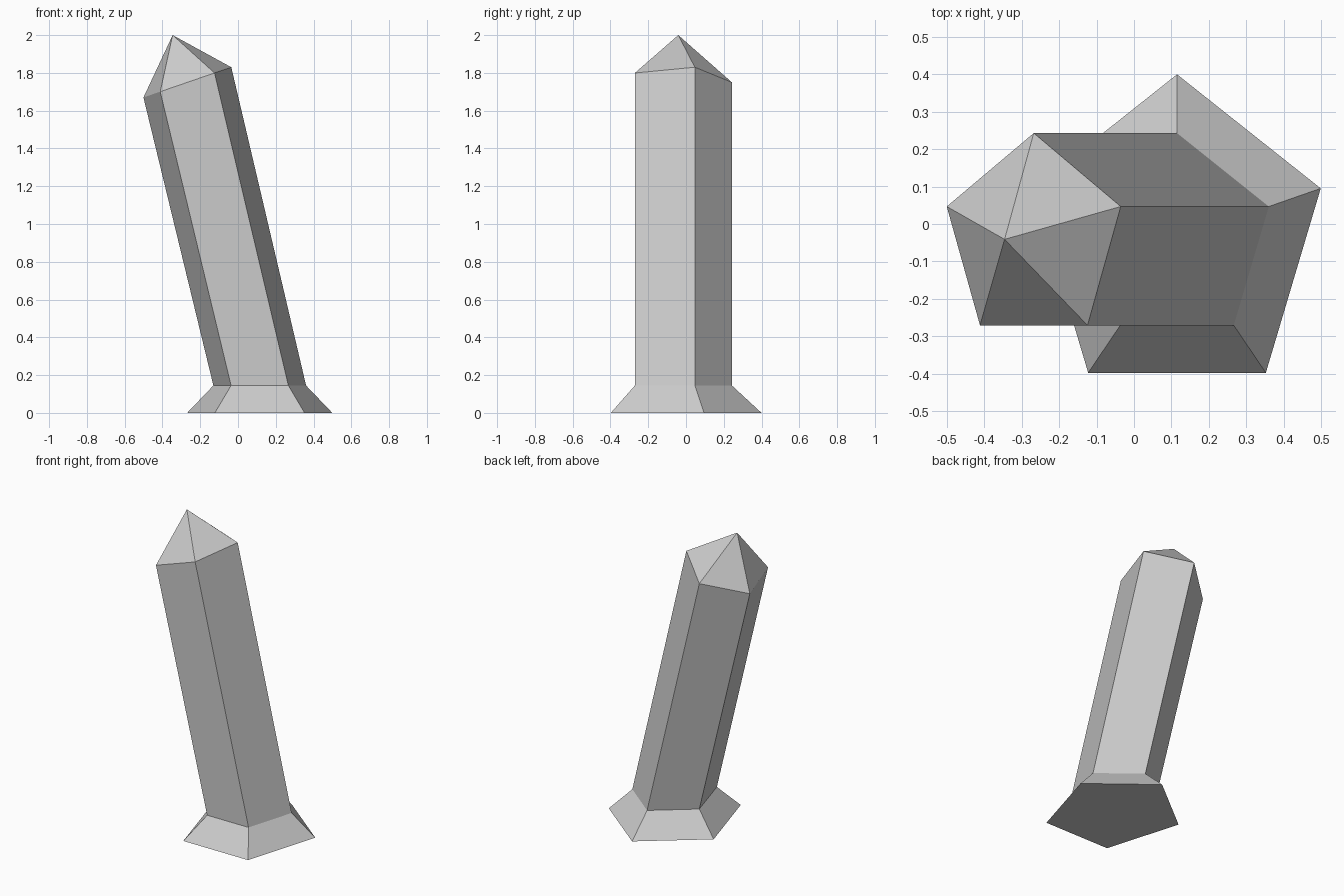
import bpy, bmesh, math

cube = bpy.data.objects.get("Cube")
if cube:
    bpy.data.objects.remove(cube, do_unlink=True)

# Single stone grey
stone = bpy.data.materials.new("light_grey_stone")
stone.use_nodes = True
GREY = (0.6, 0.6, 0.6, 1)
stone.diffuse_color = GREY
stone.node_tree.nodes["Principled BSDF"].inputs["Base Color"].default_value = GREY

SIDES = 5
CENTRE_Y = -0.041
bm = bmesh.new()


def ring(cx, z, rx, ry, slope=0.0):
    """Five-sided ring with a point to the back; slope tilts it along x."""
    verts = []
    for i in range(SIDES):
        a = math.tau * i / SIDES
        dx = rx * math.sin(a)
        verts.append(bm.verts.new((cx + dx, CENTRE_Y + ry * math.cos(a), z + slope * dx)))
    return verts


def bridge(low, high):
    for i in range(SIDES):
        j = (i + 1) % SIDES
        bm.faces.new((low[i], low[j], high[j], high[i]))


# Flared foot, leaning shaft and tilted shoulder
foot = ring(0.115, 0, 0.404, 0.441)
neck = ring(0.115, 0.145, 0.258, 0.284)
shoulder = ring(-0.268, 1.75, 0.2445, 0.284, slope=0.344)
bm.faces.new(foot)
bridge(foot, neck)
bridge(neck, shoulder)

# Pointed tip
tip = bm.verts.new((-0.346, CENTRE_Y, 2))
for i in range(SIDES):
    bm.faces.new((shoulder[i], shoulder[(i + 1) % SIDES], tip))

bmesh.ops.recalc_face_normals(bm, faces=bm.faces)
mesh = bpy.data.meshes.new("leaning_pillar")
bm.to_mesh(mesh)
bm.free()
mesh.materials.append(stone)
pillar = bpy.data.objects.new("leaning_pillar", mesh)
bpy.context.collection.objects.link(pillar)
